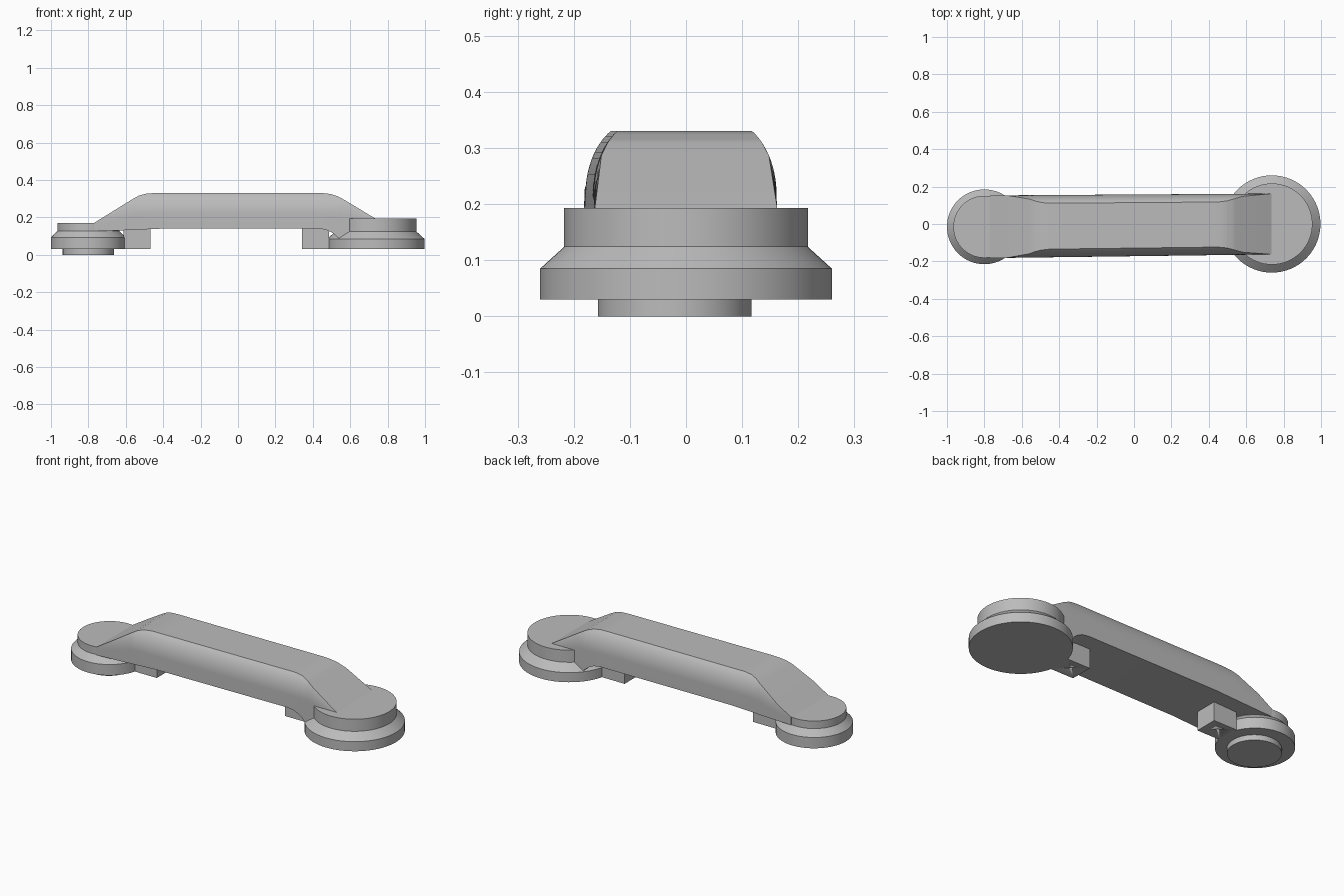
import bpy, bmesh, math
from mathutils import Vector

cube = bpy.data.objects.get("Cube")
if cube:
    bpy.data.objects.remove(cube, do_unlink=True)

grey = bpy.data.materials.new("plain grey")
grey.use_nodes = True
grey.diffuse_color = (0.5, 0.5, 0.5, 1)
grey.node_tree.nodes["Principled BSDF"].inputs["Base Color"].default_value = (0.5, 0.5, 0.5, 1)


def finish(name, bm, angle=30):
    """Turn a bmesh into a shaded object with the shared material."""
    bmesh.ops.recalc_face_normals(bm, faces=bm.faces)
    mesh = bpy.data.meshes.new(name)
    bm.to_mesh(mesh)
    bm.free()
    mesh.materials.append(grey)
    obj = bpy.data.objects.new(name, mesh)
    bpy.context.collection.objects.link(obj)
    bpy.ops.object.select_all(action='DESELECT')
    obj.select_set(True)
    bpy.context.view_layer.objects.active = obj
    bpy.ops.object.shade_smooth_by_angle(angle=math.radians(angle))
    return obj


def loft(bm, rings):
    """Bridge closed rings of points and cap both ends."""
    rows = [[bm.verts.new(p) for p in ring] for ring in rings]
    n = len(rows[0])
    for a, b in zip(rows, rows[1:]):
        for i in range(n):
            j = (i + 1) % n
            bm.faces.new((a[i], a[j], b[j], b[i]))
    bm.faces.new(rows[0])
    bm.faces.new(rows[-1])


def turned(name, centre, profile, sides=64):
    """Stack of circles given as (radius, height) pairs."""
    bm = bmesh.new()
    loft(bm, [[Vector((centre[0] + r * math.cos(math.tau * i / sides),
                       centre[1] + r * math.sin(math.tau * i / sides), z))
               for i in range(sides)] for r, z in profile])
    return finish(name, bm)


def sample(points, x):
    """Linear interpolation along a list of (x, value) points."""
    for (x0, v0), (x1, v1) in zip(points, points[1:]):
        if x <= x1:
            return v0 + (v1 - v0) * max(0, x - x0) / (x1 - x0)
    return points[-1][1]


# Round end mounts
turned("large_mount", (0.737, 0.0),
       [(0.26, 0.03), (0.26, 0.085), (0.217, 0.124), (0.217, 0.193)])
turned("small_mount", (-0.8, -0.015),
       [(0.2, 0.03), (0.2, 0.092), (0.166, 0.127), (0.166, 0.17)])
turned("small_mount_foot", (-0.8, -0.02), [(0.137, 0.0), (0.137, 0.032)])

# Grip: rounded-shoulder section cut to a sloping top and shaped underside
top = [(-0.77, 0.17), (-0.56, 0.3), (-0.53, 0.316), (-0.495, 0.326), (-0.45, 0.33),
       (0.45, 0.33), (0.495, 0.325), (0.535, 0.312), (0.58, 0.287), (0.735, 0.193)]
under = [(-0.77, 0.126), (-0.68, 0.128), (-0.4, 0.14), (0.43, 0.14), (0.47, 0.134),
         (0.5, 0.12), (0.52, 0.105), (0.54, 0.085), (0.735, 0.085)]
stations = sorted({x for x, _ in top + under})
SHOULDER, STEPS = 0.215, 12


def half_width(z):
    t = max(0, z - SHOULDER) / 0.135
    return 0.073 + 0.09 * math.sqrt(max(0, 1 - t * t))


rings = []
for x in stations:
    high, low = sample(top, x), sample(under, x)
    centre = (x - 0.735) * 0.0098
    widen = 1.012 - 0.02 * x
    start = min(SHOULDER, low + (high - low) * 0.4)
    heights = [low] + [start + (high - start) * k / STEPS for k in range(STEPS + 1)]
    side = [(half_width(z) * widen, z) for z in heights]
    rings.append([Vector((x, centre + w, z)) for w, z in side] +
                 [Vector((x, centre - w, z)) for w, z in reversed(side)])
bm = bmesh.new()
loft(bm, rings)
finish("grip", bm)

# Screw blocks under the grip, each with a small blind hole
for name, x in (("small_end_block", -0.54), ("large_end_block", 0.415)):
    bm = bmesh.new()
    bmesh.ops.create_cube(bm, size=1)
    for v in bm.verts:
        v.co = Vector((x + v.co.x * 0.145, v.co.y * 0.13, 0.09 + v.co.z * 0.12))
    block = finish(name, bm)
    cutter = turned("hole_cutter", (x, 0.005), [(0.009, 0.0), (0.009, 0.09)], 16)
    cut = block.modifiers.new("screw_hole", 'BOOLEAN')
    cut.operation, cut.object, cut.solver = 'DIFFERENCE', cutter, 'EXACT'
    bpy.context.view_layer.objects.active = block
    bpy.ops.object.modifier_apply(modifier=cut.name)
    bpy.data.objects.remove(cutter, do_unlink=True)
